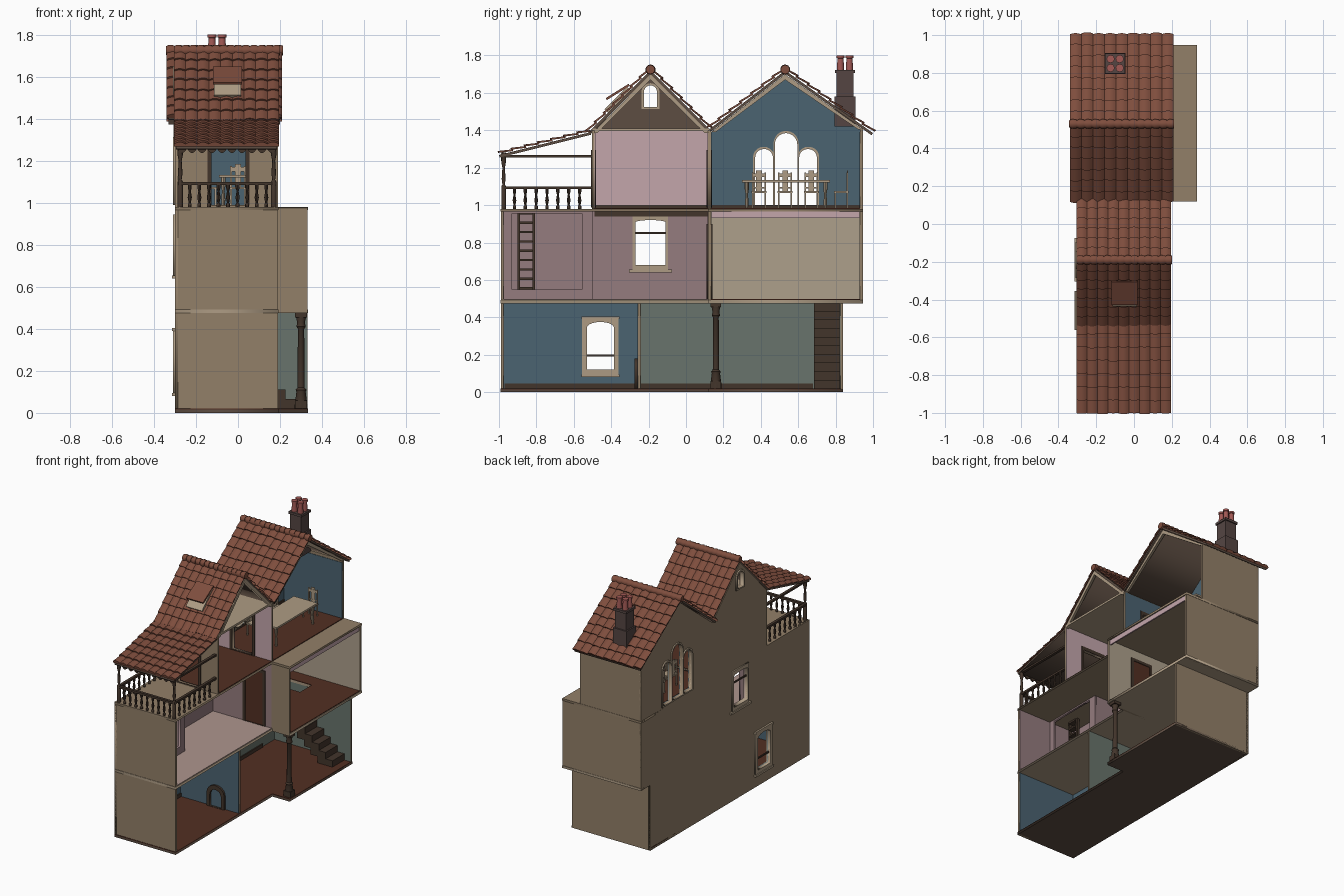
import bpy, random
from math import pi, sin, cos, hypot, radians
from mathutils import Matrix, Vector

if "Cube" in bpy.data.objects:
    bpy.data.objects.remove(bpy.data.objects["Cube"])
random.seed(4)

def mat(name, r, g, b):
    m = bpy.data.materials.new(name)
    m.diffuse_color = (r, g, b, 1)
    m.use_nodes = True
    m.node_tree.nodes["Principled BSDF"].inputs["Base Color"].default_value = m.diffuse_color
    return m

WALL = mat("wall", .29, .215, .14); TRIM = mat("trim", .42, .33, .23)
TILE = mat("tile", .21, .075, .047); DARK = mat("dark_wood", .055, .035, .024)
BLUE = mat("blue", .07, .125, .165); GREEN = mat("green", .14, .175, .15)
PURPLE = mat("mauve", .30, .20, .21); PINK = mat("pink", .55, .38, .41)
SAND = mat("sand", .42, .35, .26); FLOOR = mat("floor", .085, .028, .016)
CARPET = mat("carpet", .42, .30, .27); BROWN = mat("attic", .11, .075, .055)
POT = mat("pot", .36, .10, .09); BRICK = mat("chimney", .09, .06, .055)

def mesh_obj(name, verts, faces, m, smooth=None):
    me = bpy.data.meshes.new(name)
    me.from_pydata(verts, [], faces)
    me.materials.append(m)
    if smooth:
        me.polygons.foreach_set("use_smooth", [True] * len(me.polygons))
        me.set_sharp_from_angle(angle=radians(smooth))
    ob = bpy.data.objects.new(name, me)
    bpy.context.collection.objects.link(ob)
    return ob

def boxes(name, lst, m):
    v, f = [], []
    for x0, x1, y0, y1, z0, z1 in lst:
        b = len(v)
        v += [(x, y, z) for z in (z0, z1) for x, y in ((x0, y0), (x1, y0), (x1, y1), (x0, y1))]
        f += [[b + i for i in q] for q in ((3, 2, 1, 0), (4, 5, 6, 7), (0, 1, 5, 4), (1, 2, 6, 5), (2, 3, 7, 6), (3, 0, 4, 7))]
    return mesh_obj(name, v, f, m)

AXES = {'x': Matrix(((0, 0, 1), (1, 0, 0), (0, 1, 0))),
        'y': Matrix(((1, 0, 0), (0, 0, -1), (0, 1, 0))),
        'z': Matrix.Identity(3)}

def panel(name, axis, a, b, outer, holes, m):
    """Flat outline with holes, extruded from a to b along one axis."""
    cu = bpy.data.curves.new(name, 'CURVE')
    cu.dimensions, cu.fill_mode, cu.extrude = '2D', 'BOTH', abs(b - a) / 2
    for pts in [outer] + list(holes):
        s = cu.splines.new('POLY')
        s.points.add(len(pts) - 1)
        for p, q in zip(s.points, pts):
            p.co = (q[0], q[1], 0, 1)
        s.use_cyclic_u = True
    tmp = bpy.data.objects.new(name + "_tmp", cu)
    bpy.context.collection.objects.link(tmp)
    me = bpy.data.meshes.new_from_object(tmp.evaluated_get(bpy.context.evaluated_depsgraph_get()))
    bpy.data.objects.remove(tmp)
    off = Vector([(a + b) / 2 if k == axis else 0 for k in 'xyz'])
    me.transform(Matrix.Translation(off) @ AXES[axis].to_4x4())
    me.materials.clear()
    me.materials.append(m)
    ob = bpy.data.objects.new(name, me)
    bpy.context.collection.objects.link(ob)
    return ob

def rect(a0, a1, z0, z1):
    return [(a0, z0), (a1, z0), (a1, z1), (a0, z1)]

def arch(a0, a1, z0, z1, rise, n=10):
    c, w = (a0 + a1) / 2, (a1 - a0) / 2
    return [(a0, z0), (a1, z0)] + [(c + w * cos(pi * i / n), z1 - rise + rise * sin(pi * i / n)) for i in range(n + 1)]

def lathe(name, prof, locs, m, n=10):
    v, f = [], []
    for x, y, z in locs:
        b, k = len(v), len(prof)
        v += [(x + r * cos(2 * pi * j / n), y + r * sin(2 * pi * j / n), z + h) for r, h in prof for j in range(n)]
        f += [(b + i * n + j, b + i * n + (j + 1) % n, b + (i + 1) * n + (j + 1) % n, b + (i + 1) * n + j)
              for i in range(k - 1) for j in range(n)]
        f += [[b + j for j in reversed(range(n))], [b + (k - 1) * n + j for j in range(n)]]
    return mesh_obj(name, v, f, m, 40)

def slope(name, top, bot, x0, x1, cols=9, pitch=.07):
    """Roof board plus rows of curved tiles from eave to ridge."""
    dy, dz = top[0] - bot[0], top[1] - bot[1]
    L = hypot(dy, dz); dy, dz = dy / L, dz / L
    ny, nz = (-dz, dy) if dy > 0 else (dz, -dy)
    panel(name + "_board", 'x', x0 + .01, x1 - .01, [top, bot, (bot[0] - ny * .014, bot[1] - nz * .014),
          (top[0] - ny * .014, top[1] - nz * .014)], [], BROWN)
    rows, w, K = round(L / pitch), (x1 - x0) / cols, 6
    v, f = [], []
    for i in range(rows):
        for c in range(cols):
            b, j = len(v), random.uniform(-.004, .004)
            for s, lift, flat in ((i * L / rows + j, 0, 1), (i * L / rows + j, .012, 0), (min((i + 1.1) * L / rows, L), .002, 0)):
                for k in range(K):
                    h = lift + (0 if flat else .010 * sin(pi * k / (K - 1)))
                    v.append((x0 + (c + k / (K - 1)) * w, bot[0] + dy * s + ny * h, bot[1] + dz * s + nz * h))
            f += [(b + r * K + k, b + r * K + k + 1, b + (r + 1) * K + k + 1, b + (r + 1) * K + k) for r in (0, 1) for k in range(K - 1)]
    mesh_obj(name + "_tiles", v, f, TILE, 35)

# Openings in the left wall
W0 = arch(-.53, -.385, .12, .375, .03)
W1 = arch(-.27, -.11, .68, .92, .012)
TRI = [arch(.37, .465, 1.0, 1.30, .045), arch(.475, .595, 1.0, 1.385, .06), arch(.605, .70, 1.0, 1.30, .045)]
WA = arch(-.225, -.155, 1.525, 1.64, .035)
DOOR = rect(-.125, .035, .99, 1.27)

# Outer walls
panel("left_wall", 'x', -.30, -.285, [(-.99, 0), (.84, 0), (.84, .475), (.945, .475), (.945, 1.405), (.53, 1.70), (.125, 1.385),
      (-.19, 1.70), (-.5, 1.385), (-.5, .98), (-.99, .98)], [W0, W1, WA] + TRI, WALL)
boxes("end_walls", [(-.3, .19, -.99, -.975, 0, .975), (-.3, .33, .825, .84, 0, .48), (-.3, .33, .93, .945, .475, .975),
      (-.3, .19, .93, .945, .975, 1.41), (-.285, .19, -.257, -.243, .02, .475)], WALL)
boxes("bay_front_wall", [(-.285, .33, .118, .133, .475, .975)], WALL)
panel("balcony_wall", 'y', -.503, -.488, rect(-.285, .19, .98, 1.4), [DOOR], WALL)
panel("upper_partition", 'y', .118, .133, rect(-.285, .19, .98, 1.4), [DOOR], WALL)

# Floors
def plan(y1):
    return [(-.3, -.993), (.193, -.993), (.193, .118), (.333, .118), (.333, y1), (-.3, y1)]
WELL = rect(-.27, .02, .685, .82)
panel("ground_slab", 'z', 0, .015, plan(.84), [], BROWN)
panel("ground_floor", 'z', .015, .02, plan(.83), [], FLOOR)
panel("first_slab", 'z', .475, .492, plan(.947), [WELL], TRIM)
boxes("mauve_carpet", [(-.285, .19, -.975, .118, .492, .497)], CARPET)
panel("bay_floor", 'z', .492, .497, rect(-.285, .33, .133, .93), [WELL], FLOOR)
panel("second_slab", 'z', .965, .98, plan(.947), [], WALL)
boxes("upper_floor", [(-.285, .19, -.488, .93, .98, .985)], FLOOR)
boxes("attic_floor", [(-.285, .19, -.5, .125, 1.395, 1.41)], TRIM)
boxes("bay_lintel", [(.315, .325, .133, .93, .93, .965)], PINK)

# Room linings
def room(name, y0, y1, z0, z1, m, xa=.19, xb=.19, left=(), ends=(), outline=None):
    panel(name + "_left", 'x', -.285, -.281, outline or rect(y0, y1, z0, z1), left, m)
    panel(name + "_near", 'y', y0, y0 + .003, rect(-.283, xa - .002, z0, z1), ends[:1], m)
    panel(name + "_far", 'y', y1 - .003, y1, rect(-.283, xb - .002, z0, z1), ends[1:], m)
room("front_parlour", -.975, -.257, .02, .475, BLUE, left=[W0])
room("stair_hall", -.243, .825, .02, .475, GREEN, xb=.33)
room("mauve_room", -.975, .118, .497, .965, PURPLE, left=[W1])
room("bay_room", .133, .93, .497, .965, SAND, .33, .33)
room("pink_room", -.488, .118, .985, 1.395, PINK, ends=[DOOR, DOOR])
room("dining_room", .133, .93, .985, 1.39, BLUE, left=TRI, ends=[DOOR],
     outline=[(.133, .985), (.93, .985), (.93, 1.405), (.53, 1.69), (.133, 1.385)])
panel("attic_lining", 'x', -.285, -.281, [(-.48, 1.41), (.1, 1.41), (-.19, 1.69)], [WA], BROWN)
boxes("skirting", [(-.281, -.274, -.97, .68, .02, .045), (-.281, -.274, .135, .93, .985, 1.0),
      (-.281, -.274, -.485, .115, .985, 1.0), (-.281, -.274, -.49, .115, .94, .965)], DARK)

# Stair cupboard with ladder
panel("cupboard_front", 'x', -.09, -.075, rect(-.972, -.5, .497, .965), [rect(-.93, -.555, .55, .955)], PURPLE)
boxes("cupboard_side", [(-.281, -.09, -.515, -.5, .497, .965)], PURPLE)
boxes("ladder", [(-.2, -.18, y, y + .012, .5, .965) for y in (-.90, -.82)] +
      [(-.21, -.17, -.89, -.82, .55 + .05 * i, .562 + .05 * i) for i in range(9)], DARK)

# Window frames and bars
for n, hole, out in (("parlour", W0, rect(-.555, -.36, .09, .40)), ("mauve", W1, rect(-.285, -.095, .655, .945)),
                     ("attic", WA, arch(-.238, -.142, 1.515, 1.652, .045))):
    panel(n + "_window_frame", 'x', -.309, -.274, out, [hole], TRIM)
for i, (o, h) in enumerate(zip((arch(.358, .473, .99, 1.312, .055), arch(.467, .603, .99, 1.397, .07), arch(.597, .712, .99, 1.312, .055)), TRI)):
    panel("dining_window_%d" % i, 'x', -.309 + .001 * (i % 2), -.274 - .001 * (i % 2), o, [h], TRIM)
boxes("window_bars", [(-.297, -.288, -.53, -.385, .19, .20), (-.297, -.288, -.27, -.11, .845, .855)], DARK)
boxes("window_sills", [(-.315, -.268, -.56, -.355, .08, .095), (-.315, -.268, -.305, -.075, .64, .655),
      (-.313, -.27, -.56, -.355, .39, .405)], TRIM)

# Doors and door frames
for i, (y0, y1) in enumerate(((-.508, -.480), (.110, .138))):
    panel("upper_door_frame_%d" % i, 'y', y0, y1, rect(-.145, .055, .986, 1.295), [DOOR], DARK)
panel("bay_door_frame", 'y', .109, .142, rect(-.04, .14, .498, .90), [rect(-.02, .12, .5, .88)], DARK)
boxes("bay_door", [(-.02, .12, .114, .137, .498, .88)], FLOOR)
panel("fireplace", 'y', -.275, -.257, arch(-.06, .08, .02, .18, .06), [arch(-.035, .055, .022, .15, .045)], DARK)

# Ground floor stairs and corner column
boxes("stairs", [(.215 - .055 * i, .28 - .055 * i, .685, .822, max(.02, .02 + .046 * (i - 1)), .066 + .046 * i) for i in range(10)], DARK)
lathe("corner_column", [(.03, 0), (.03, .02), (.022, .08), (.026, .09), (.017, .1), (.015, .38), (.022, .39), (.018, .41), (.028, .455)], [(.30, .16, .02)], DARK, 12)
boxes("column_blocks", [(.272, .328, .132, .188, .0, .06), (.272, .328, .132, .188, .455, .475)], DARK)

# Tiled roofs and ridges
slope("front_gable_south", (-.19, 1.72), (-.525, 1.385), -.305, .195)
slope("front_gable_north", (-.19, 1.72), (.125, 1.405), -.305, .195)
slope("back_gable_south", (.53, 1.72), (.125, 1.405), -.34, .21)
slope("back_gable_north", (.53, 1.72), (1.0, 1.385), -.34, .21)
slope("balcony_roof", (-.51, 1.39), (-1.0, 1.268), -.305, .195)
for n, y, x0, x1 in (("front", -.19, -.305, .2), ("back", .53, -.343, .213)):
    p = (x1 - x0) / 14
    ridge = lathe(n + "_ridge", [q for i in range(14) for q in ((.02, i * p), (.027, (i + .4) * p), (.024, (i + 1) * p))], [(0, 0, 0)], TILE)
    ridge.location, ridge.rotation_euler = (x0, y, 1.725), (0, pi / 2, 0)

# Gable trim on the open side
for n, y0, z0, yp, y1, z1 in (("front", -.5, 1.385, -.19, .125, 1.385), ("back", .133, 1.39, .53, .945, 1.405)):
    panel(n + "_bargeboard", 'x', .172, .19, [(y0, z0), (yp, 1.70), (y1, z1), (y1 - .025, z1), (yp, 1.67), (y0 + .025, z0)], [], TRIM)

# Roof hatch
boxes("hatch_frame", [(-.065, .065, -.085, .085, -.012, .022)], TRIM)
boxes("hatch_flap", [(-.068, .068, -.072, .072, -.006, .006)], TILE)
for n, loc, a in (("hatch_frame", (-.05, -.36, 1.557), pi / 4), ("hatch_flap", (-.05, -.365, 1.605), radians(32))):
    o = bpy.data.objects[n]
    o.location, o.rotation_euler = loc, (a, 0, 0)

# Chimney
boxes("chimney_stack", [(-.155, -.045, .795, .905, 1.42, 1.58), (-.145, -.055, .805, .895, 1.58, 1.71), (-.153, -.047, .797, .903, 1.705, 1.722)], BRICK)
lathe("chimney_pots", [(.02, 0), (.016, .065), (.021, .067), (.021, .08)],
      [(x, y, 1.72) for x in (-.124, -.076) for y in (.826, .874)], POT, 12)

# Balcony
rail = [(-.275 + .0455 * i, -.975, .98) for i in range(1, 10)] + [(x, -.975 + .058 * i, .98) for x in (-.275, .17) for i in range(1, 8)]
lathe("balusters", [(.009, 0), (.009, .015), (.005, .02), (.010, .045), (.005, .075), (.009, .09), (.009, .105)], rail, DARK, 8)
lathe("balcony_posts", [(.013, 0), (.013, .12), (.007, .13), (.011, .16), (.007, .22), (.013, .25), (.013, .30)],
      [(x, -.975, .98) for x in (-.275, .17)], DARK)
boxes("handrails", [(-.285, .18, -.985, -.965, 1.085, 1.1)] + [(x - .01, x + .01, -.975, -.503, 1.085, 1.1) for x in (-.275, .17)], DARK)
boxes("balcony_beams", [(x - .01, x + .01, -.98, -.5, 1.255, 1.268) for x in (-.275, .17)], DARK)
scallop = [(-.29 + .475 * i / 60, 1.258 - .022 * abs(sin(pi * i / 6))) for i in range(61)]
panel("valance", 'y', -.99, -.98, scallop + [(.185, 1.275), (-.29, 1.275)], [], DARK)

# Dining table and chairs
boxes("table_top", [(-.09, .10, .30, .77, 1.12, 1.133)], TRIM)
lathe("table_legs", [(.007, 0), (.01, .03), (.006, .07), (.011, .1), (.011, .135)],
      [(x, y, .985) for x in (-.07, .08) for y in (.325, .745)], TRIM, 8)
def chair(name, x, y, ang):
    s = .033
    o = boxes(name, [(i * s - .004, i * s + .004, j * s - .004, j * s + .004, 0, .19 if j > 0 else .085) for i in (-1, 1) for j in (-1, 1)] +
              [(-.04, .04, -.04, .04, .08, .09), (-.037, .037, .029, .037, .165, .185), (-.015, .015, .031, .036, .09, .2),
               (-.033, .033, .03, .036, .105, .113)], TRIM)
    o.location, o.rotation_euler = (x, y, .985), (0, 0, ang)
for i, y in enumerate((.39, .53, .67)):
    chair("side_chair_%d" % i, -.14, y, pi / 2)
chair("end_chair", 0, .83, 0)
